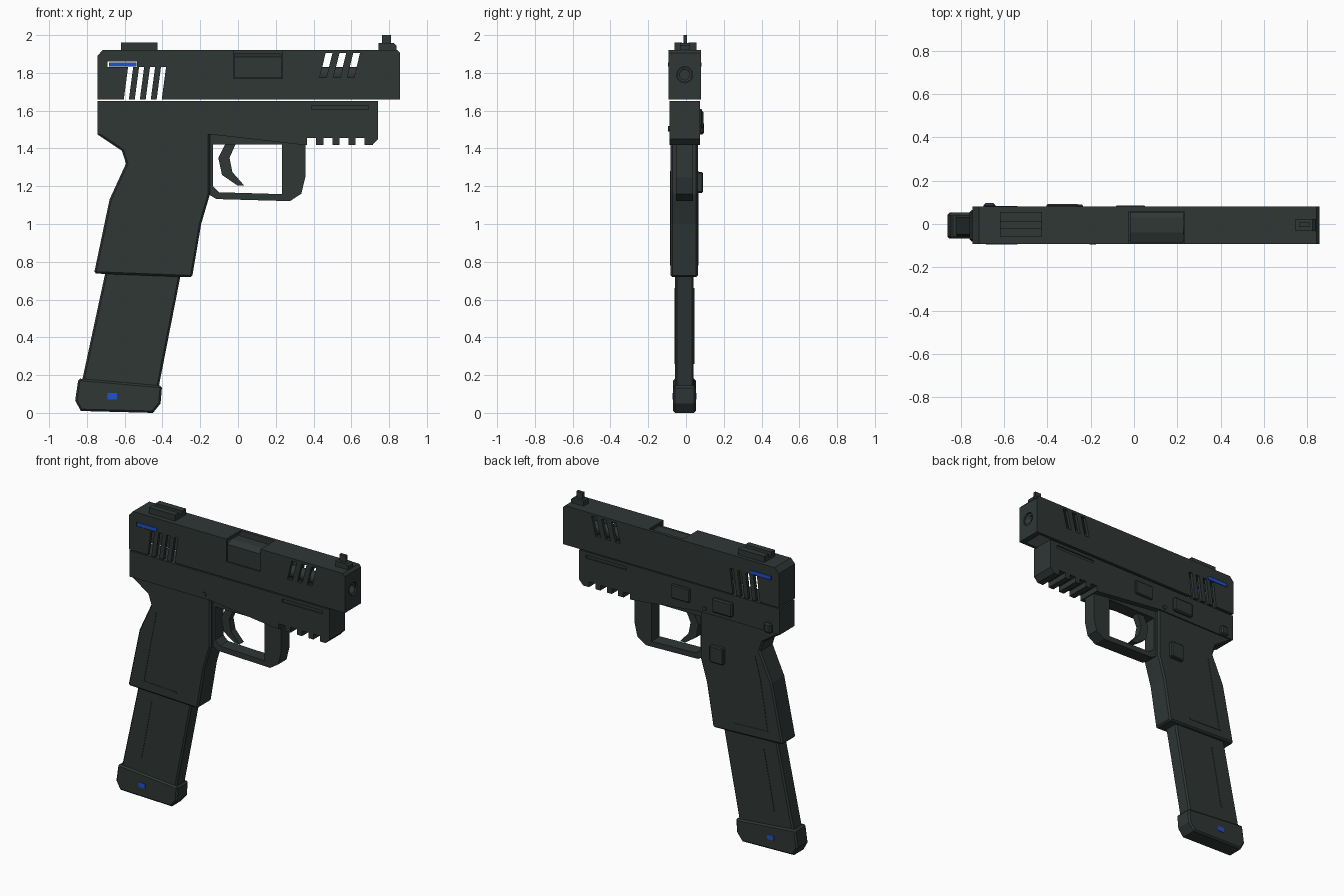
import bpy, bmesh, math
from mathutils import Matrix

if "Cube" in bpy.data.objects:
    bpy.data.objects.remove(bpy.data.objects["Cube"])

YC = -0.007  # middle plane of the body


def material(name, rgb):
    m = bpy.data.materials.new(name)
    m.diffuse_color = (*rgb, 1)
    m.use_nodes = True
    m.node_tree.nodes["Principled BSDF"].inputs["Base Color"].default_value = m.diffuse_color
    return m


DARK = material("dark gunmetal", (0.028, 0.038, 0.036))
BLUE = material("blue accent", (0.014, 0.085, 0.62))


def finish(name, bm, mat):
    bmesh.ops.recalc_face_normals(bm, faces=bm.faces)
    me = bpy.data.meshes.new(name)
    bm.to_mesh(me)
    bm.free()
    me.materials.append(mat)
    ob = bpy.data.objects.new(name, me)
    bpy.context.collection.objects.link(ob)
    return ob


def prism(name, pts, y0, y1, mat=DARK):
    """Side profile in x, z extruded from y0 to y1."""
    bm = bmesh.new()
    f = bm.faces.new([bm.verts.new((x, y0, z)) for x, z in pts])
    r = bmesh.ops.extrude_face_region(bm, geom=[f])
    for v in r["geom"]:
        if isinstance(v, bmesh.types.BMVert):
            v.co.y = y1
    return finish(name, bm, mat)


def box(name, x0, x1, y0, y1, z0, z1, mat=DARK):
    return prism(name, [(x0, z0), (x1, z0), (x1, z1), (x0, z1)], y0, y1, mat)


def cylinder(name, r, length, center, axis, seg=20):
    bm = bmesh.new()
    bmesh.ops.create_cone(bm, cap_ends=True, segments=seg, radius1=r, radius2=r, depth=length)
    bmesh.ops.rotate(bm, verts=bm.verts, matrix=Matrix.Rotation(math.pi / 2, 3, axis))
    bmesh.ops.translate(bm, verts=bm.verts, vec=center)
    ob = finish(name, bm, DARK)
    select(ob)
    bpy.ops.object.shade_smooth_by_angle(angle=math.radians(40))
    return ob


def select(ob):
    bpy.ops.object.select_all(action='DESELECT')
    bpy.context.view_layer.objects.active = ob
    ob.select_set(True)


def cut(ob, cutters):
    for c in cutters:
        c.hide_render = True
        m = ob.modifiers.new("cut", 'BOOLEAN')
        m.operation, m.object, m.solver = 'DIFFERENCE', c, 'EXACT'
        select(ob)
        bpy.ops.object.modifier_apply(modifier=m.name)
        bpy.data.objects.remove(c)


def bevel(ob, w):
    m = ob.modifiers.new("bevel", 'BEVEL')
    m.width, m.segments, m.limit_method = w, 1, 'ANGLE'
    m.angle_limit = math.radians(60)
    return ob


def slot(x, z0, z1, w, slant):
    return prism("slot_cutter", [(x, z0), (x + w, z0), (x + w + slant, z1), (x + slant, z1)], -0.2, 0.2)


# Slide: hollow shell with slanted slots, port and accent openings
slide = prism("slide", [(-0.745, 1.66), (0.858, 1.66), (0.858, 1.905), (0.843, 1.922),
                        (-0.715, 1.922), (-0.745, 1.89)], -0.093, 0.08)
cut(slide, [box("cavity", -0.705, 0.82, -0.073, 0.06, 1.63, 1.905)]
    + [slot(-0.61 + i * 0.058, 1.62, 1.83, 0.027, 0.028) for i in range(4)]
    + [slot(0.432 + i * 0.073, 1.775, 1.905, 0.036, 0.032) for i in range(3)]
    + [box("port", -0.022, 0.232, -0.2, 0.058, 1.77, 2.0),
       box("accent_opening", -0.69, -0.535, -0.2, 0.2, 1.831, 1.859),
       cylinder("muzzle_hole", 0.043, 0.2, (0.85, YC, 1.79), 'Y')])

# Barrel and chamber hood
barrel = cylinder("barrel", 0.04, 0.72, (0.49, YC, 1.79), 'Y')
cut(barrel, [cylinder("bore", 0.027, 0.2, (0.85, YC, 1.79), 'Y', 16)])
bm = bmesh.new()
hood_section = [(-0.086, 1.72), (-0.086, 1.885), (-0.04, 1.902), (0.03, 1.902), (0.055, 1.885), (0.055, 1.72)]
f = bm.faces.new([bm.verts.new((-0.019, y, z)) for y, z in hood_section])
r = bmesh.ops.extrude_face_region(bm, geom=[f])
for v in r["geom"]:
    if isinstance(v, bmesh.types.BMVert):
        v.co.x = 0.229
hood = finish("chamber_hood", bm, DARK)
cut(hood, [box("hood_trim", -0.1, 0.3, -0.2, -0.072, 1.6, 1.772)])

# Sights
rear = box("rear_sight", -0.62, -0.425, -0.06, 0.055, 1.91, 1.962)
cut(rear, [box("sight_notch", -0.7, -0.3, -0.02, 0.012, 1.942, 2.0)])
prism("front_sight_base", [(0.745, 1.91), (0.838, 1.91), (0.838, 1.945), (0.825, 1.957), (0.745, 1.957)], -0.032, 0.022)
box("front_sight_post", 0.763, 0.81, -0.014, 0.006, 1.95, 2.0)

# Frame with accessory rail and side grooves
frame = prism("frame", [(-0.745, 1.65), (0.742, 1.65), (0.742, 1.45), (0.712, 1.418), (0.35, 1.418),
                        (-0.15, 1.475), (-0.745, 1.475)], -0.088, 0.073)
cut(frame, [box("rail_notch", x, x + 0.048, -0.2, 0.2, 1.38, 1.454) for x in (0.364, 0.452, 0.537, 0.622)]
    + [box("side_groove", 0.39, 0.69, y, y + 0.1, 1.607, 1.628) for y in (-0.18, 0.065)])

# Grip
grip = bevel(prism("grip", [(-0.745, 1.49), (-0.745, 1.475), (-0.615, 1.388), (-0.593, 1.32), (-0.68, 1.13),
                            (-0.762, 0.738), (-0.243, 0.718), (-0.195, 1.0), (-0.148, 1.16), (-0.148, 1.49)],
                   -0.081, 0.064), 0.014)

# Trigger guard and trigger
guard = prism("trigger_guard", [(-0.16, 1.50), (-0.16, 1.16), (-0.115, 1.132), (0.275, 1.121), (0.335, 1.16),
                                (0.357, 1.25), (0.357, 1.44), (0.3, 1.50)], -0.052, 0.036)
cut(guard, [prism("guard_hole", [(-0.133, 1.422), (-0.133, 1.20), (-0.10, 1.168), (0.232, 1.158), (0.232, 1.422)],
                  -0.2, 0.2)])
prism("trigger", [(-0.06, 1.44), (-0.104, 1.35), (-0.085, 1.26), (-0.005, 1.205), (0.032, 1.205),
                  (-0.03, 1.275), (-0.045, 1.35), (-0.005, 1.44)], -0.03, 0.016)

# Magazine and base pad
bevel(prism("magazine", [(-0.69, 0.80), (-0.29, 0.80), (-0.425, 0.11), (-0.832, 0.14)], -0.058, 0.041), 0.01)
bevel(prism("magazine_base", [(-0.845, 0.182), (-0.862, 0.065), (-0.832, 0.01), (-0.45, 0.0), (-0.41, 0.05),
                              (-0.402, 0.143)], -0.068, 0.052), 0.01)

# Details repeated on both sides
for side, s in (("right", -1), ("left", 1)):
    def plate(name, pts, y, depth, mat=DARK):
        prism(f"{name}_{side}", pts, y - s * 0.005, y + s * depth, mat)

    def rect(x0, x1, z0, z1):
        return [(x0, z0), (x1, z0), (x1, z1), (x0, z1)]

    slide_y = -0.093 if s < 0 else 0.08
    grip_y = -0.081 if s < 0 else 0.064
    mag_y = -0.058 if s < 0 else 0.041
    base_y = -0.068 if s < 0 else 0.052
    plate("slide_accent", rect(-0.684, -0.538, 1.834, 1.856), slide_y - s * 0.01, 0.012, BLUE)
    plate("base_accent", rect(-0.69, -0.64, 0.072, 0.104), base_y, 0.003, BLUE)
    plate("magazine_rib", [(-0.61, 0.66), (-0.598, 0.66), (-0.675, 0.26), (-0.687, 0.26)], mag_y, 0.003)
    plate("grip_back_panel", [(-0.56, 1.28), (-0.548, 1.28), (-0.64, 0.80), (-0.40, 0.79), (-0.40, 0.78),
                              (-0.655, 0.79), (-0.60, 1.13)], grip_y, 0.003)

# Cross pin and left-hand controls
cylinder("cross_pin", 0.015, 0.174, (-0.19, YC, 1.505), 'X', 12)
bevel(box("slide_stop", -0.085, 0.052, 0.06, 0.086, 1.515, 1.61), 0.006)
bevel(box("takedown_lever", -0.405, -0.255, 0.06, 0.093, 1.505, 1.60), 0.008)
bevel(box("safety_lug", -0.695, -0.64, 0.06, 0.096, 1.475, 1.54), 0.01)
bevel(box("magazine_release", -0.335, -0.235, 0.05, 0.09, 1.165, 1.275), 0.006)
